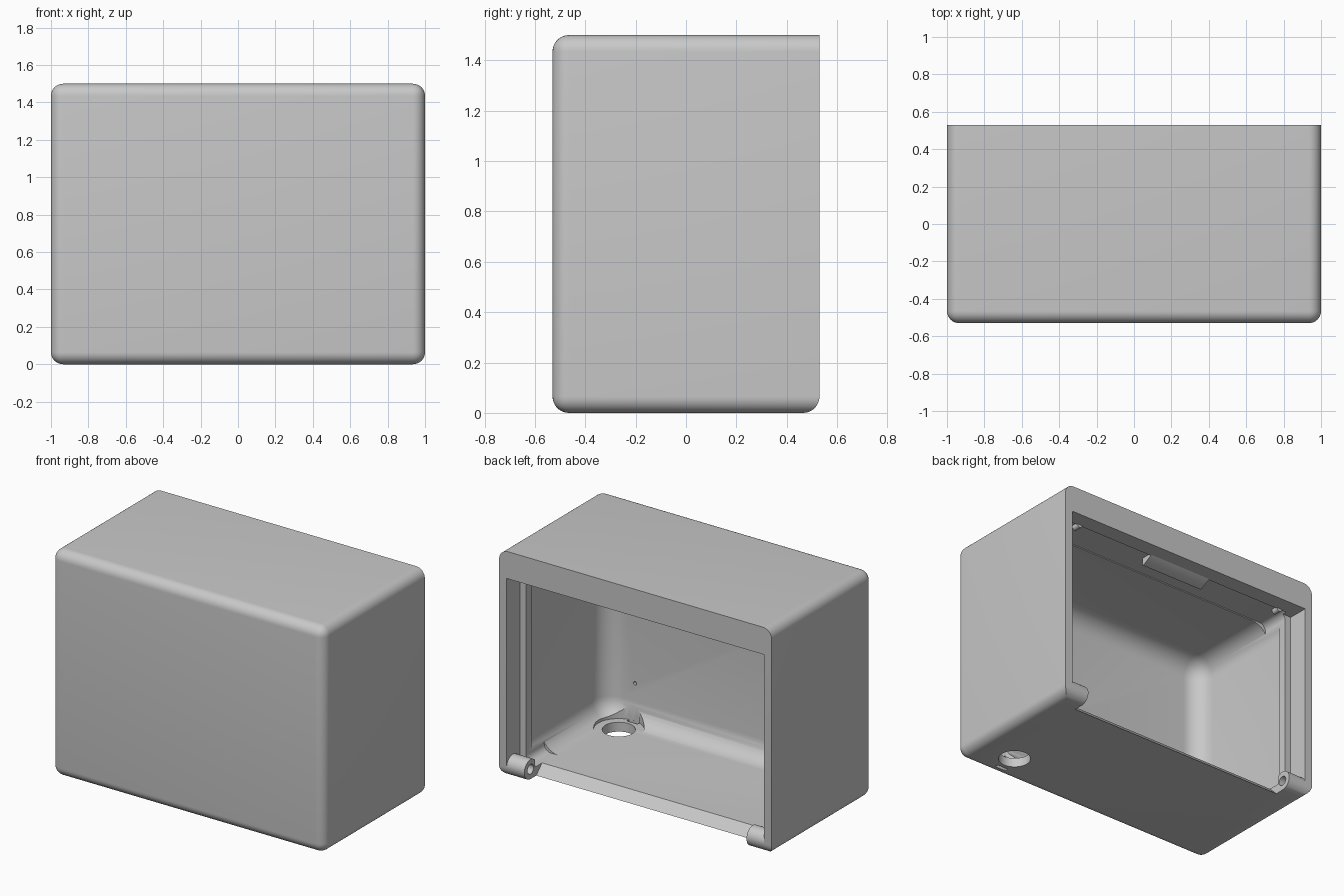
import bpy, bmesh, math

if "Cube" in bpy.data.objects:
    bpy.data.objects.remove(bpy.data.objects["Cube"], do_unlink=True)

grey = bpy.data.materials.new("light_grey")
grey.use_nodes = True
grey.diffuse_color = (0.58, 0.58, 0.58, 1)
grey.node_tree.nodes["Principled BSDF"].inputs["Base Color"].default_value = (0.58, 0.58, 0.58, 1)


def finish(name, bm):
    bmesh.ops.recalc_face_normals(bm, faces=bm.faces)
    mesh = bpy.data.meshes.new(name)
    bm.to_mesh(mesh)
    bm.free()
    mesh.materials.append(grey)
    obj = bpy.data.objects.new(name, mesh)
    bpy.context.collection.objects.link(obj)
    return obj


def box(name, xs, ys, zs, radius=0, rounded=None, segments=8):
    """Box between limits; edges passing the rounded test get a fillet."""
    bm = bmesh.new()
    bmesh.ops.create_cube(bm, size=1)
    for v in bm.verts:
        v.co = [lim[0] if c < 0 else lim[1] for c, lim in zip(v.co, (xs, ys, zs))]
    if radius:
        edges = [e for e in bm.edges if rounded(e)]
        bmesh.ops.bevel(bm, geom=edges, offset=radius, segments=segments,
                        profile=0.5, affect='EDGES')
    return finish(name, bm)


def prism(name, points, lo, hi, axis='X'):
    """Closed outline swept along one axis."""
    place = {'X': lambda a, b, h: (h, a, b),
             'Y': lambda a, b, h: (a, h, b),
             'Z': lambda a, b, h: (a, b, h)}[axis]
    bm = bmesh.new()
    low = [bm.verts.new(place(a, b, lo)) for a, b in points]
    high = [bm.verts.new(place(a, b, hi)) for a, b in points]
    bm.faces.new(low)
    bm.faces.new(high)
    for i in range(len(points)):
        j = (i + 1) % len(points)
        bm.faces.new((low[i], low[j], high[j], high[i]))
    return finish(name, bm)


def arc(a, b, r, start=0, end=360, n=32):
    count = n if end - start == 360 else n + 1
    steps = [math.radians(start + (end - start) * i / n) for i in range(count)]
    return [(a + r * math.cos(t), b + r * math.sin(t)) for t in steps]


# Main dimensions
BACK, R = 0.53, 0.065
FLOOR, TOP = 0.06, 1.32
HINGE_Y, STOP_Y = BACK - R, 0.39


def outer_edge(e):
    at_back = all(v.co.y > 0 for v in e.verts)
    return not at_back or all(v.co.z < 0.1 for v in e.verts)


def inner_edge(e):
    return not all(v.co.y > 0 for v in e.verts)


def lengthwise(e):
    return abs(e.verts[0].co.y - e.verts[1].co.y) > 0.1


# Housing shell
housing = box("housing", (-1, 1), (-BACK, BACK), (0, 1.5), R, outer_edge)

cutters = [
    # Main cavity with filleted corners
    box("cavity", (-0.92, 0.92), (-0.465, 0.335), (FLOOR, 1.325), 0.13, inner_edge),
    # Passage between the side ribs
    box("rib_passage", (-0.9, 0.9), (0.2, 0.42), (FLOOR + 0.001, TOP + 0.012),
        0.05, lengthwise),
    # Door recess, leaving the round hinge barrels at the bottom
    prism("door_recess", arc(HINGE_Y, R, R, 0, 180, 16)
          + [(STOP_Y, R), (STOP_Y, TOP), (0.7, TOP), (0.7, R)], -0.945, 0.945),
    # Gap between barrels with the chamfered floor edge
    prism("hinge_gap", [(0.7, -0.1), (0.505, -0.1), (0.405, 0), (0.335, 0.07),
                        (0.335, 0.2), (0.7, 0.2)], -0.815, 0.815),
    # Cable entry, its clearance pocket, tie slot and small wall hole
    prism("cable_pocket", arc(0.71, -0.31, 0.152), FLOOR + 0.002, 0.3, 'Z'),
    prism("cable_hole", arc(0.71, -0.31, 0.1), -0.1, 0.1, 'Z'),
    box("tie_slot", (0.66, 0.74), (-0.46, -0.435), (-0.1, 0.1)),
    prism("wall_hole", arc(0.7, 0.31, 0.012, n=12), -0.5, -0.4, 'Y'),
]
# Hinge pin holes
for side in (-1, 1):
    lo, hi = sorted((side * 0.75, side * 0.96))
    cutters.append(prism("pin_hole", arc(HINGE_Y, R, 0.032, n=20), lo, hi))

for cutter in cutters:
    cutter.hide_render = True
    mod = housing.modifiers.new(cutter.name, 'BOOLEAN')
    mod.operation, mod.solver, mod.object = 'DIFFERENCE', 'EXACT', cutter

# Bake the cuts and drop the cutters
graph = bpy.context.evaluated_depsgraph_get()
housing_mesh = bpy.data.meshes.new_from_object(housing.evaluated_get(graph))
housing.modifiers.clear()
housing.data = housing_mesh
for cutter in cutters:
    bpy.data.objects.remove(cutter, do_unlink=True)

# Latch ramp under the top lip
ramp = prism("latch_ramp", [(0.43, TOP + 0.02), (0.43, TOP), (0.36, 1.282),
                            (0.345, 1.282), (0.345, TOP + 0.02)], -0.25, 0.22)

# Small stop pegs under the top lip
parts = [housing, ramp]
for x in (0.88, 0.8, -0.82):
    parts.append(prism("stop_peg", arc(x, TOP, 0.02, n=16), 0.38, 0.43, 'Y'))

bpy.ops.object.select_all(action='DESELECT')
for part in parts:
    part.select_set(True)
bpy.context.view_layer.objects.active = housing
bpy.ops.object.shade_smooth_by_angle(angle=math.radians(30))
